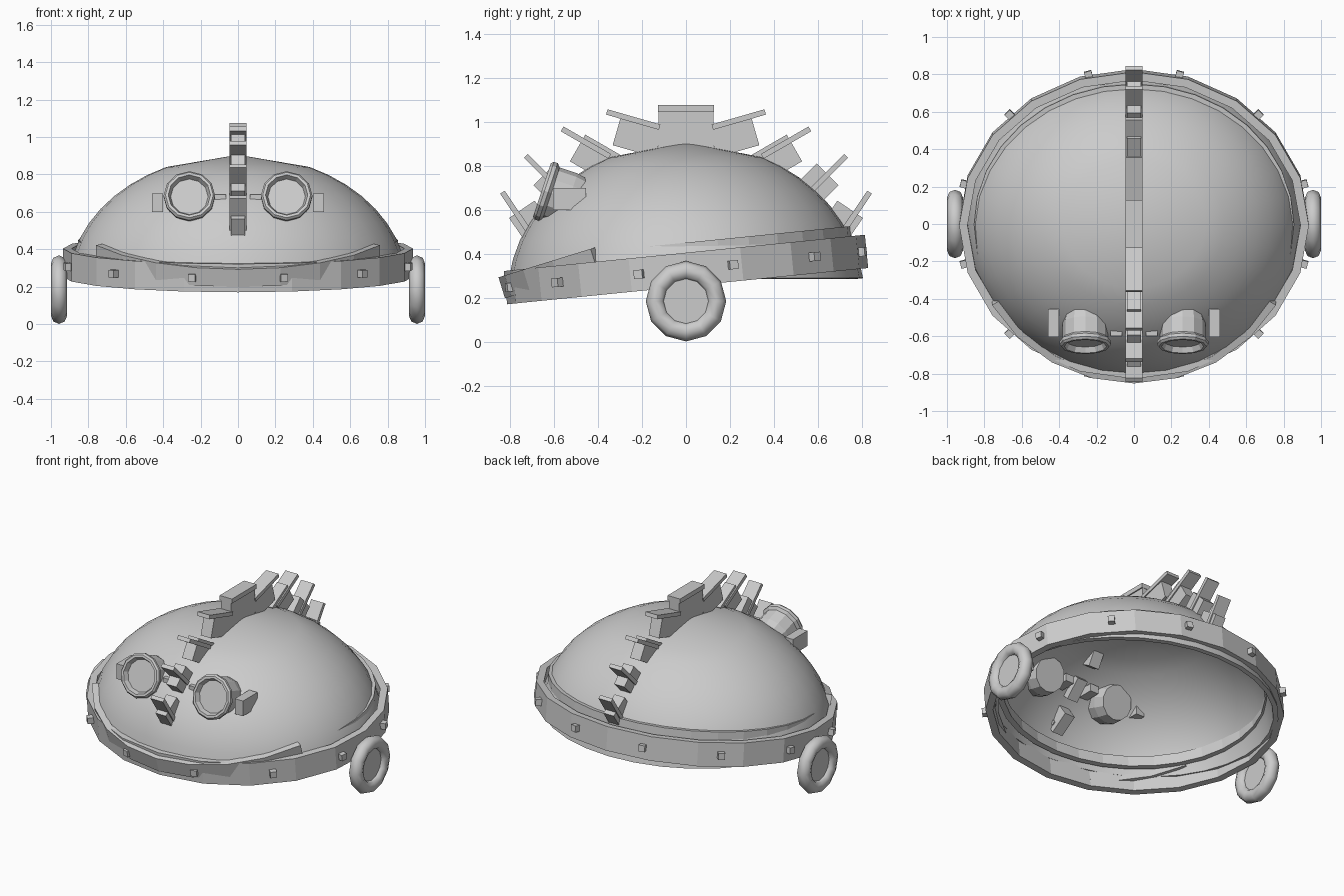
import bpy, bmesh, math
from mathutils import Matrix, Vector

if "Cube" in bpy.data.objects:
    bpy.data.objects.remove(bpy.data.objects["Cube"])

grey = bpy.data.materials.new("light grey")
grey.diffuse_color = (0.6, 0.6, 0.6, 1)
grey.use_nodes = True
grey.node_tree.nodes["Principled BSDF"].inputs["Base Color"].default_value = grey.diffuse_color


def finish(name, bm, matrix=Matrix(), smooth=None):
    """Turn a bmesh into an object, flat or smoothed by angle."""
    bmesh.ops.recalc_face_normals(bm, faces=bm.faces[:])
    bm.transform(matrix)
    me = bpy.data.meshes.new(name)
    bm.to_mesh(me)
    bm.free()
    me.materials.append(grey)
    ob = bpy.data.objects.new(name, me)
    bpy.context.collection.objects.link(ob)
    if smooth:
        bpy.ops.object.select_all(action='DESELECT')
        ob.select_set(True)
        bpy.context.view_layer.objects.active = ob
        bpy.ops.object.shade_smooth_by_angle(angle=math.radians(smooth))
    return ob


def place(loc, rx=0.0):
    return Matrix.Translation(Vector(loc)) @ Matrix.Rotation(rx, 4, 'X')


def box(name, size, matrix):
    bm = bmesh.new()
    bmesh.ops.create_cube(bm, size=1)
    bmesh.ops.scale(bm, vec=size, verts=bm.verts)
    return finish(name, bm, matrix)


def lathe(name, profile, segs, matrix, smooth=None):
    """Spin (radius, height) points about z."""
    bm = bmesh.new()
    rings = []
    for r, z in profile:
        if r == 0:
            rings.append([bm.verts.new((0, 0, z))] * segs)
        else:
            rings.append([bm.verts.new((r * math.cos(2 * math.pi * i / segs),
                                        r * math.sin(2 * math.pi * i / segs), z))
                          for i in range(segs)])
    for a, b in zip(rings, rings[1:]):
        for i in range(segs):
            j = (i + 1) % segs
            bm.faces.new(list(dict.fromkeys((a[i], a[j], b[j], b[i]))))
    return finish(name, bm, matrix, smooth)


def hoop(name, rx, ry, thick, height, matrix, segs=24, start=0.0, sweep=360.0):
    """Elliptical strip with thickness, closed or an arc with capped ends."""
    bm = bmesh.new()
    closed = sweep == 360
    rows = []
    for i in range(segs if closed else segs + 1):
        t = math.radians(start + sweep * i / segs)
        rows.append([bm.verts.new(((rx - d) * math.cos(t), (ry - d) * math.sin(t), z))
                     for d, z in ((0, -height / 2), (0, height / 2),
                                  (thick, height / 2), (thick, -height / 2))])
    for i in range(segs):
        a, b = rows[i], rows[(i + 1) % len(rows)]
        for k in range(4):
            m = (k + 1) % 4
            bm.faces.new((a[k], b[k], b[m], a[m]))
    if not closed:
        bm.faces.new(rows[0])
        bm.faces.new(rows[-1])
    return finish(name, bm, matrix)


# Dome: hollow half ellipsoid shell with a shallow pointed crown
steps = [math.radians(a) for a in [0] + [25 + 58.5 * i / 8 for i in range(9)]]
outer = [(math.sin(a), 0.21 + 0.695 * math.cos(a)) for a in steps]
inner = [(0.965 * math.sin(a), 0.21 + 0.665 * math.cos(a)) for a in reversed(steps)]
lathe("dome", outer + inner, 32, Matrix.Diagonal((0.905, 0.81, 1, 1)), smooth=40)

# Tilted rim band, upper lip and front brow
TILT = 0.1
band_frame = place((0, 0, 0.328), TILT)
hoop("rim_band", 0.935, 0.825, 0.045, 0.152, band_frame, segs=20)
hoop("rim_lip", 0.855, 0.755, 0.035, 0.07, place((0, 0, 0.415), TILT), segs=32)
hoop("front_brow", 0.877, 0.877, 0.04, 0.1, place((0, 0, 0.504), 0.3),
     segs=8, start=210, sweep=120)

# Studs around the band
for i in range(12):
    t = math.radians(15 + 30 * i)
    spin = Matrix.Rotation(t, 4, 'Z')
    pos = Matrix.Translation((0.935 * math.cos(t), 0.825 * math.sin(t), 0))
    box("band_stud", (0.05, 0.04, 0.04), band_frame @ pos @ spin)

# Crest: capped blocks fanning from the crown, each block sunk towards the dome
box("crest_block", (0.075, 0.25, 0.18), place((0, 0, 0.955)))
box("crest_cap", (0.09, 0.255, 0.03), place((0, 0, 1.06)))
fan = [(0.24, 1.01, 16, 0.2), (0.455, 0.905, 30, 0.18),
       (0.64, 0.757, 45, 0.17), (0.765, 0.576, 56, 0.17)]
for side in (-1, 1):
    for y, z, angle, length in fan:
        a = math.radians(angle)
        box("crest_cap", (0.09, 0.25, 0.025), place((0, side * y, z), side * a))
        block = (0, side * (y - 0.08 * math.sin(a)), z - 0.08 * math.cos(a))
        box("crest_block", (0.075, length, 0.14), place(block, side * a))

# Goggles, strap blocks and ear rings, mirrored left and right
goggle = [(0, -0.03), (0.1, -0.03), (0.113, 0), (0.128, 0), (0.138, -0.012), (0.138, -0.03),
          (0.122, -0.045), (0.122, -0.13), (0.108, -0.2), (0, -0.2)]
for s in (-1, 1):
    lathe("goggle", goggle, 12, place((s * 0.26, -0.655, 0.69), math.pi / 2 - 0.32))
    box("goggle_outer_block", (0.06, 0.15, 0.1), place((s * 0.43, -0.53, 0.648)))
    box("goggle_bridge", (0.06, 0.12, 0.05), place((s * 0.095, -0.54, 0.668)))

    bpy.ops.mesh.primitive_torus_add(major_segments=12, minor_segments=8,
                                     major_radius=0.14, minor_radius=0.043,
                                     location=(s * 0.957, 0, 0.184),
                                     rotation=(0, math.pi / 2, 0))
    ring = bpy.context.object
    ring.name = ring.data.name = "ear_ring"
    ring.data.materials.append(grey)
    bpy.ops.object.shade_smooth_by_angle(angle=math.radians(60))
    disc = [(0, -0.012), (0.12, -0.012), (0.12, 0.012), (0, 0.012)]
    lathe("ear_disc", disc, 12,
          Matrix.Translation((s * 0.957, 0, 0.184)) @ Matrix.Rotation(math.pi / 2, 4, 'Y'))
